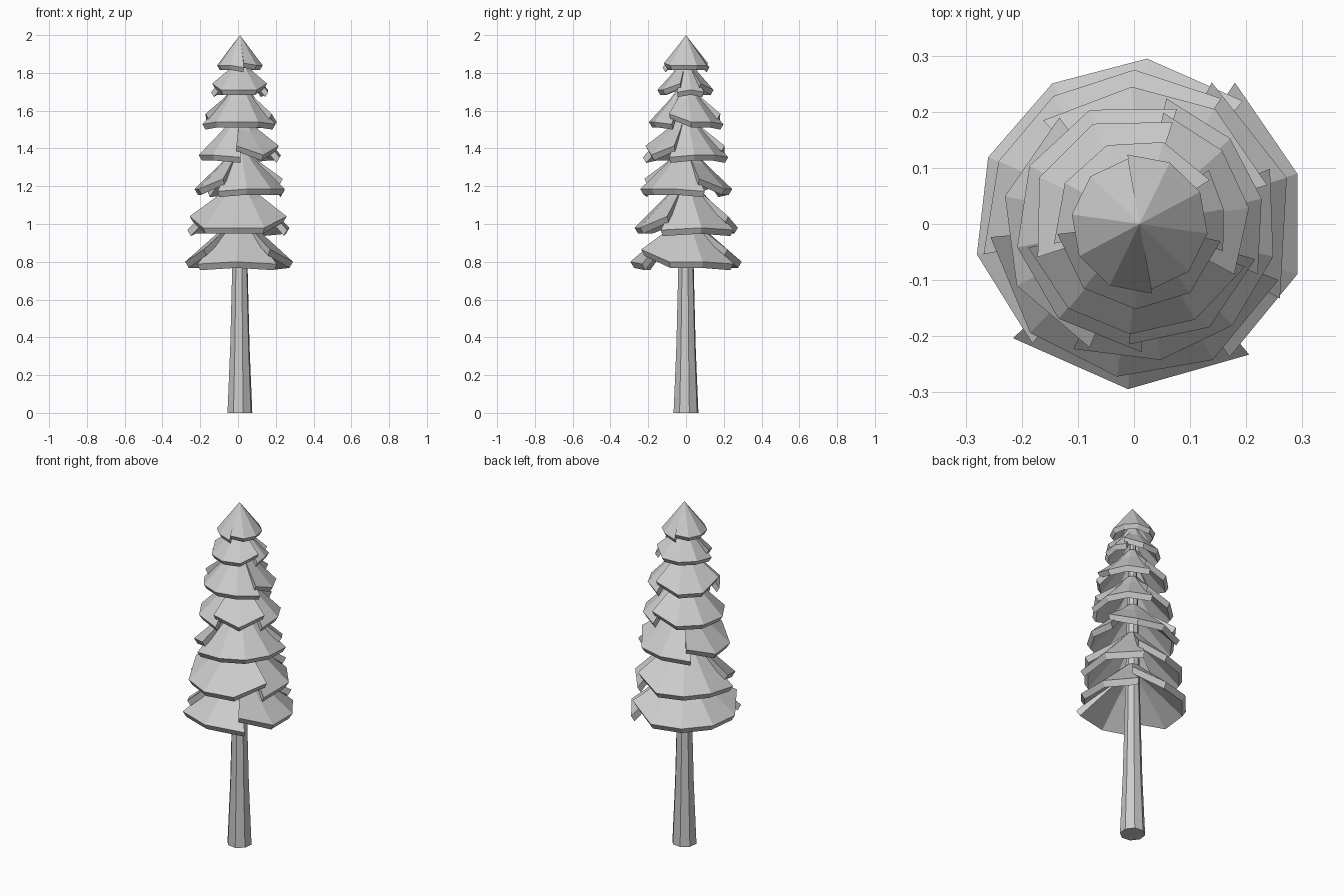
import bpy, bmesh
from math import radians, cos, sin

if "Cube" in bpy.data.objects:
    bpy.data.objects.remove(bpy.data.objects["Cube"], do_unlink=True)

grey = bpy.data.materials.new("pale_grey")
grey.use_nodes = True
colour = (0.6, 0.6, 0.6, 1)
grey.diffuse_color = colour
grey.node_tree.nodes["Principled BSDF"].inputs["Base Color"].default_value = colour
CENTRE = 0.01


def finish(name, bm):
    bmesh.ops.remove_doubles(bm, verts=bm.verts, dist=0.0005)
    bmesh.ops.recalc_face_normals(bm, faces=bm.faces)
    mesh = bpy.data.meshes.new(name)
    bm.to_mesh(mesh)
    bm.free()
    mesh.materials.append(grey)
    obj = bpy.data.objects.new(name, mesh)
    bpy.context.collection.objects.link(obj)


def sweep(bm, sections):
    """Skin a row of closed cross-sections and cap both ends."""
    rows = [[bm.verts.new(p) for p in s] for s in sections]
    for a, b in zip(rows, rows[1:]):
        for i in range(len(a)):
            j = (i + 1) % len(a)
            bm.faces.new((a[i], a[j], b[j], b[i]))
    bm.faces.new(rows[0])
    bm.faces.new(rows[-1])


def polar(r, angle, z):
    return (CENTRE + r * cos(angle), r * sin(angle), z)


# Trunk: eight-sided, flared at the foot
bm = bmesh.new()
rings = [(0.068, 0), (0.053, 0.35), (0.042, 0.78), (0.03, 1.4), (0.015, 1.86)]
sweep(bm, [[polar(r, radians(45 * i + 15), z) for i in range(8)] for r, z in rings])
finish("trunk", bm)

# Branch tiers: rim height, rim radius, visible height, splits in degrees.
# Each split has a side: +1 lifts the edge after it, -1 the edge before it.
tiers = [
    (0.80, 0.295, 0.17, [(53, 1), (225, -1), (307, 1)]),
    (0.98, 0.275, 0.18, [(60, 1), (188, 1), (335, -1)]),
    (1.185, 0.245, 0.155, [(20, 1), (130, 1), (245, -1)]),
    (1.365, 0.222, 0.15, [(75, 1), (268, 1), (340, -1)]),
    (1.54, 0.197, 0.14, [(75, 1), (195, -1), (335, 1)]),
    (1.71, 0.152, 0.11, [(35, 1), (190, 1), (345, -1)]),
    (1.84, 0.122, 0.16, [(100, 1), (280, 1)]),
]


def section(angle, z, radius, height, lift, is_tip):
    """Cross-section of one thick, drooping branch layer."""
    t = 0.032 * (0.6 + radius * 1.4)
    mid_r = radius * 0.45
    if is_tip:
        mid_z, top_r, top_z = z + height * 0.55, 0, z + height
    else:
        mid_z, top_r, top_z = z + height * 0.83, 0.035, z + height * 1.35
    mid_z += lift * 0.3
    return [polar(r, angle, h) for r, h in (
        (top_r, top_z), (mid_r, mid_z), (radius, z + lift),
        (radius - t * 0.6, z + lift - t),
        (mid_r - t * 0.4, mid_z - t), (top_r * 0.6, top_z - t * 1.3))]


for number, (z, radius, height, splits) in enumerate(tiers, 1):
    bm = bmesh.new()
    is_tip = number == len(tiers)
    rise = radius * (0.1 if is_tip else 0.22)
    for k, (start, side) in enumerate(splits):
        end, end_side = splits[(k + 1) % len(splits)]
        if end <= start:
            end += 360
        steps = max(2, round((end - start) / 36))
        sections = []
        for i in range(steps + 1):
            angle = start + (end - start) * i / steps
            lift, r = 0, radius
            if i in (0, steps):
                raised = side > 0 if i == 0 else end_side < 0
                lift = rise if raised else -0.012
                r = radius * (0.97 if raised else 1.03)
                if not is_tip:
                    angle += 3 if i else -3
            sections.append(section(radians(angle), z, r, height, lift, is_tip))
        sweep(bm, sections)
    finish(f"branch_tier_{number}", bm)
